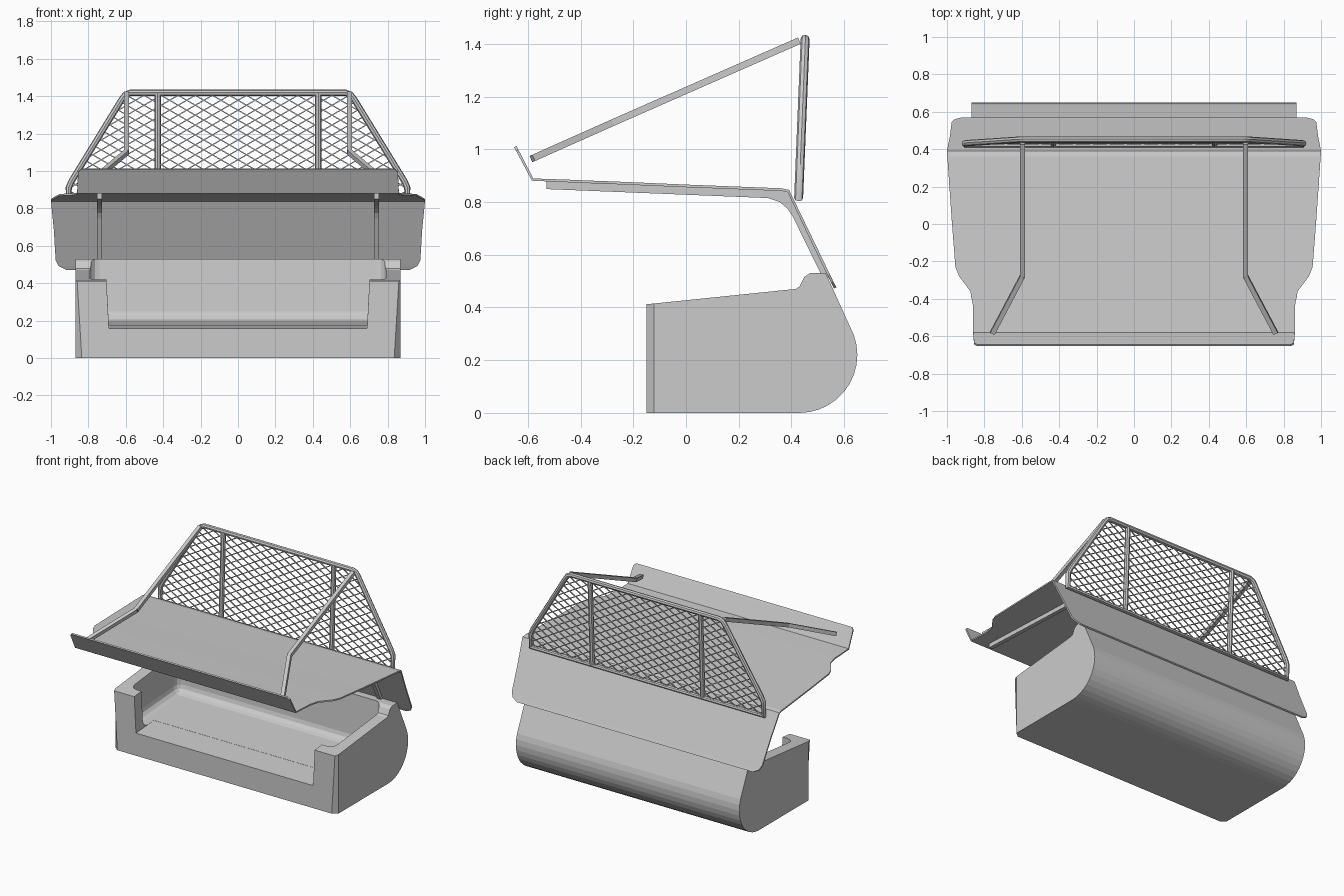
import bpy, bmesh, math
from mathutils import Vector

if "Cube" in bpy.data.objects:
    bpy.data.objects.remove(bpy.data.objects["Cube"])


def finish(name, bm, smooth=None):
    bmesh.ops.recalc_face_normals(bm, faces=bm.faces[:])
    me = bpy.data.meshes.new(name)
    bm.to_mesh(me)
    bm.free()
    ob = bpy.data.objects.new(name, me)
    bpy.context.collection.objects.link(ob)
    if smooth:
        activate(ob)
        bpy.ops.object.shade_smooth_by_angle(angle=math.radians(smooth))
    return ob


def activate(ob):
    bpy.ops.object.select_all(action='DESELECT')
    ob.select_set(True)
    bpy.context.view_layer.objects.active = ob


def apply_mod(ob, kind, **settings):
    activate(ob)
    m = ob.modifiers.new(kind.lower(), kind)
    for k, v in settings.items():
        setattr(m, k, v)
    bpy.ops.object.modifier_apply(modifier=m.name)


def prism(bm, pts, x0, x1):
    """Extrude a (y, z) outline from x0 to x1."""
    a = [bm.verts.new((x0, y, z)) for y, z in pts]
    b = [bm.verts.new((x1, y, z)) for y, z in pts]
    n = len(pts)
    bm.faces.new(a)
    bm.faces.new(b[::-1])
    for i in range(n):
        j = (i + 1) % n
        bm.faces.new((a[i], b[i], b[j], a[j]))


def beam(bm, p, q, w, d):
    """Square bar from p to q, w in the x-z plane and d across it."""
    p, q = Vector(p), Vector(q)
    t = (q - p).normalized()
    ref = Vector((0, 1, 0)) if abs(t.y) < 0.7 else Vector((1, 0, 0))
    s = t.cross(ref).normalized()
    u = t.cross(s)
    ring = [s * (w * i / 2) + u * (d * j / 2) for i, j in ((-1, -1), (1, -1), (1, 1), (-1, 1))]
    a = [bm.verts.new(p + o) for o in ring]
    b = [bm.verts.new(q + o) for o in ring]
    bm.faces.new(a)
    bm.faces.new(b[::-1])
    for i in range(4):
        j = (i + 1) % 4
        bm.faces.new((a[i], b[i], b[j], a[j]))


# Hollow base box with a rounded back
arc = [(0.43 + 0.22 * math.cos(math.radians(t)), 0.22 + 0.22 * math.sin(math.radians(t)))
       for t in range(-90, 21, 10)]
outline = [(-0.15, 0)] + arc + [(0.53, 0.53), (0.47, 0.53), (0.448, 0.515),
                                (0.43, 0.478), (0.415, 0.47), (-0.15, 0.412)]
bm = bmesh.new()
prism(bm, outline, -0.87, 0.87)
# tapered front corners
bmesh.ops.bisect_plane(bm, geom=bm.verts[:] + bm.edges[:] + bm.faces[:],
                       plane_co=(0, -0.122, 0), plane_no=(0, 1, 0))
for v in bm.verts:
    if v.co.y < -0.14:
        v.co.x = math.copysign(0.835 if v.co.z < 0.1 else 0.86, v.co.x)
base = finish("base_box", bm)

# Cutters: inner basin and front opening
bm = bmesh.new()
prism(bm, [(-0.07, 0.165), (0.46, 0.2), (0.49, 0.75), (-0.07, 0.75)], -0.79, 0.79)
basin = finish("basin_cutter", bm)
apply_mod(basin, 'BEVEL', width=0.05, segments=3)
bm = bmesh.new()
prism(bm, [(-0.3, 0.149), (0.05, 0.172), (0.05, 0.7), (-0.3, 0.7)], -0.69, 0.69)
for v in bm.verts:
    if v.co.z > 0.5:
        v.co.x *= 1.04
opening = finish("opening_cutter", bm)
for cutter in (basin, opening):
    apply_mod(base, 'BOOLEAN', object=cutter, operation='DIFFERENCE', solver='EXACT')
    bpy.data.objects.remove(cutter)

# Bent canopy plate: (y, z, half width) along its length
stations = [(-0.648, 1.01, 0.838), (-0.64, 0.996, 0.855), (-0.582, 0.885, 0.86),
            (-0.43, 0.879, 0.862), (-0.36, 0.876, 0.875), (-0.28, 0.873, 0.935),
            (-0.23, 0.871, 0.955), (0.0, 0.861, 0.973), (0.36, 0.847, 0.998),
            (0.388, 0.842, 1.0), (0.46, 0.692, 0.985), (0.54, 0.526, 0.975),
            (0.555, 0.495, 0.96), (0.566, 0.474, 0.92)]
bm = bmesh.new()
rows = [[bm.verts.new((s * w, y, z)) for s in (-1, 1)] for y, z, w in stations]
for r, q in zip(rows, rows[1:]):
    bm.faces.new((r[0], r[1], q[1], q[0]))
plate = finish("canopy_plate", bm)
apply_mod(plate, 'SOLIDIFY', thickness=0.01, offset=0)

# Curved support ribs under the plate
rib = [(-0.53, 0.88), (0.385, 0.843), (0.545, 0.51), (0.51, 0.53), (0.405, 0.745),
       (0.385, 0.775), (0.355, 0.8), (0.31, 0.815), (-0.53, 0.849)]
for side, s in (("left", -1), ("right", 1)):
    bm = bmesh.new()
    prism(bm, rib, s * 0.74 - 0.014, s * 0.74 + 0.014)
    finish(side + "_rib", bm)


# Tubular guard frame, leaning back slightly
def lean(x, z):
    return Vector((x, 0.427 + 0.025 * (z - 0.81) / 0.61, z))


def tube(name, pts, cyclic):
    cu = bpy.data.curves.new(name, 'CURVE')
    cu.dimensions = '3D'
    cu.bevel_depth = 0.017
    cu.bevel_resolution = 2
    cu.use_fill_caps = True
    sp = cu.splines.new('POLY')
    sp.points.add(len(pts) - 1)
    for p, c in zip(sp.points, pts):
        p.co = (*c, 1)
    sp.use_cyclic_u = cyclic
    ob = bpy.data.objects.new(name, cu)
    bpy.context.collection.objects.link(ob)
    activate(ob)
    bpy.ops.object.convert(target='MESH')
    bpy.ops.object.shade_smooth_by_angle(angle=math.radians(40))


half = [(0.905, 0.815), (0.905, 0.91), (0.89, 0.945), (0.62, 1.385), (0.603, 1.407), (0.575, 1.418)]
tube("guard_frame", [lean(x, z) for x, z in half] + [lean(-x, z) for x, z in half[::-1]], True)
for side, s in (("left", -1), ("right", 1)):
    tube(side + "_guard_post", [lean(s * 0.43, 0.815), lean(s * 0.43, 1.418)], False)

# Bent braces from the frame top to the front lip
for side, s in (("left", -1), ("right", 1)):
    bm = bmesh.new()
    elbow = (s * 0.597, -0.28, 1.1)
    beam(bm, (s * 0.597, 0.43, 1.412), elbow, 0.026, 0.026)
    beam(bm, elbow, (s * 0.757, -0.583, 0.965), 0.026, 0.026)
    finish(side + "_brace", bm)

# Diamond wire mesh clipped to the frame outline
poly = [(-0.905, 0.815), (0.905, 0.815), (0.905, 0.93), (0.6, 1.418), (-0.6, 1.418), (-0.905, 0.93)]


def clip(slope, c):
    lo, hi = -2.0, 2.0
    for (ax, az), (bx, bz) in zip(poly, poly[1:] + poly[:1]):
        ex, ez = bx - ax, bz - az
        k = ex * slope - ez
        m = ex * (c - az) + ez * ax
        if k > 0:
            lo = max(lo, -m / k)
        elif k < 0:
            hi = min(hi, -m / k)
    return lo, hi


bm = bmesh.new()
for slope in (-0.58, 0.58):
    for i in range(45):
        c = 0.27 + i * 0.053 - 0.005
        lo, hi = clip(slope, c)
        if hi - lo > 0.02:
            beam(bm, lean(lo, slope * lo + c), lean(hi, slope * hi + c), 0.006, 0.006)
finish("wire_mesh", bm)
